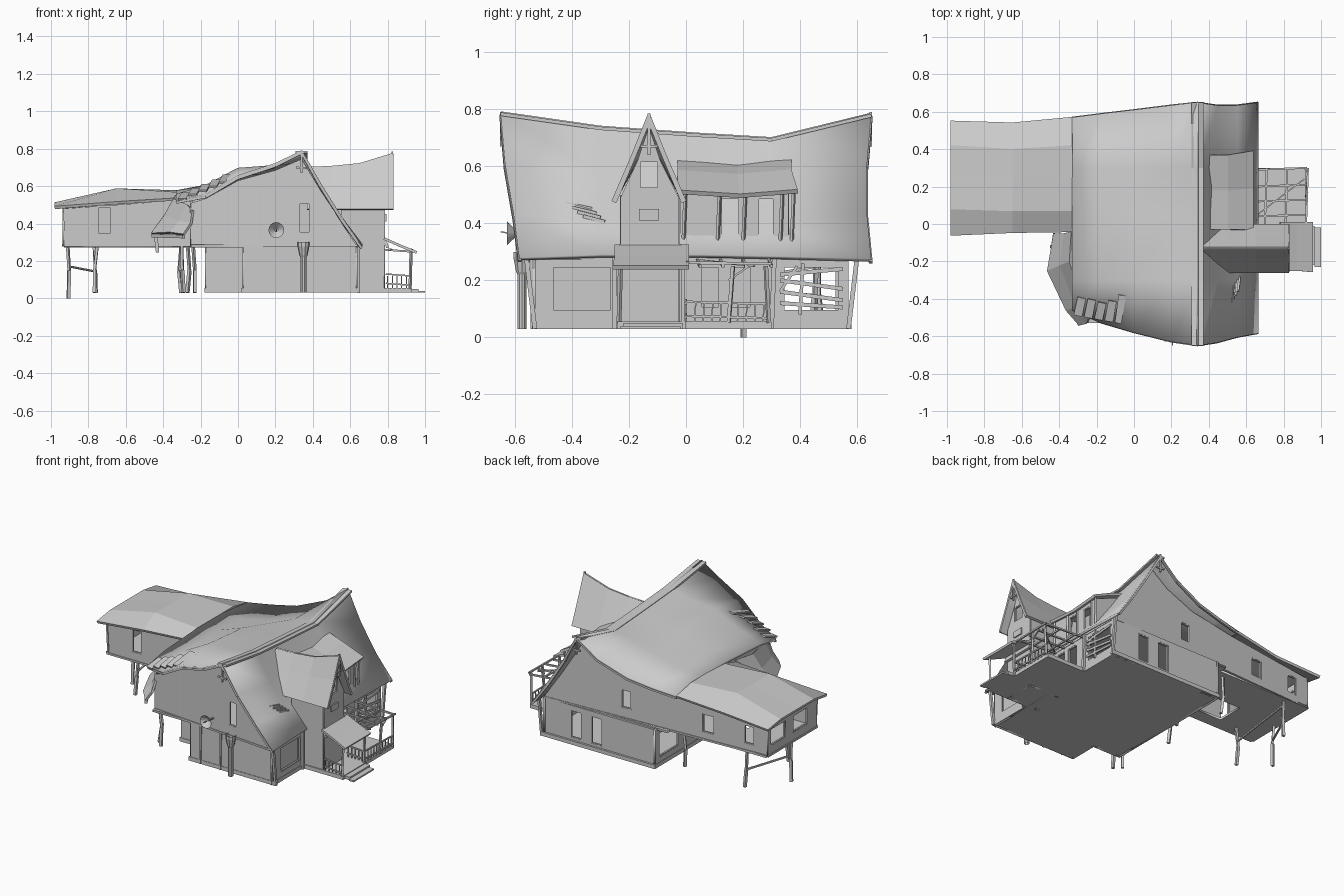
import bpy, bmesh, math, random
from mathutils import Vector

if "Cube" in bpy.data.objects:
    bpy.data.objects.remove(bpy.data.objects["Cube"])
random.seed(4)

def finish(name, bm):
    bmesh.ops.remove_doubles(bm, verts=bm.verts, dist=1e-5)
    bmesh.ops.recalc_face_normals(bm, faces=bm.faces)
    me = bpy.data.meshes.new(name)
    bm.to_mesh(me)
    bm.free()
    ob = bpy.data.objects.new(name, me)
    bpy.context.collection.objects.link(ob)
    return ob

def beams(name, segs):
    """Square timbers, each (start, end, width[, depth])."""
    bm = bmesh.new()
    for s in segs:
        p, q, w = Vector(s[0]), Vector(s[1]), s[2]
        d = s[3] if len(s) > 3 else w
        rot = (q - p).to_track_quat('Z', 'Y')
        r = bmesh.ops.create_cube(bm, size=1)
        for v in r['verts']:
            v.co = (p + q) / 2 + rot @ Vector((v.co.x * w, v.co.y * d, v.co.z * (q - p).length))
    return finish(name, bm)

def boxes(name, items):
    bm = bmesh.new()
    for lo, hi in items:
        r = bmesh.ops.create_cube(bm, size=1)
        for v in r['verts']:
            v.co = [l + (h - l) * (c + .5) for l, h, c in zip(lo, hi, v.co)]
    return finish(name, bm)

def sheet(name, rows, thick=.016, smooth=False):
    """Grid surface through rows of points, thickened both ways."""
    bm = bmesh.new()
    g = [[bm.verts.new(p) for p in r] for r in rows]
    for a, b in zip(g, g[1:]):
        for i in range(len(a) - 1):
            bm.faces.new((a[i], a[i + 1], b[i + 1], b[i]))
    ob = finish(name, bm)
    m = ob.modifiers.new('thick', 'SOLIDIFY')
    m.thickness, m.offset = thick, 0
    if smooth:
        bpy.ops.object.select_all(action='DESELECT')
        ob.select_set(True)
        bpy.context.view_layer.objects.active = ob
        bpy.ops.object.shade_smooth_by_angle(angle=math.radians(25))
    return ob

def panel(name, axis, at, outline, holes=(), thick=.014, slope=0, frame=.007):
    """Flat wall or floor with rectangular openings (s0, s1, z0, z1) and their frames."""
    cu = bpy.data.curves.new(name, 'CURVE')
    cu.dimensions, cu.fill_mode, cu.extrude = '2D', 'BOTH', thick / 2
    rects = [[(a, c), (b, c), (b, d), (a, d)] for a, b, c, d in holes]
    for pts in [outline] + rects:
        sp = cu.splines.new('POLY')
        sp.points.add(len(pts) - 1)
        for pt, (s, z) in zip(sp.points, pts):
            pt.co = (s, z, 0, 1)
        sp.use_cyclic_u = True
    tmp = bpy.data.objects.new('tmp', cu)
    bpy.context.collection.objects.link(tmp)
    dg = bpy.context.evaluated_depsgraph_get()
    me = bpy.data.meshes.new_from_object(tmp.evaluated_get(dg))
    bpy.data.objects.remove(tmp)
    def place(s, z, t):
        o = at + slope * s + t
        return {'x': (s, o, z), 'y': (o, s, z), 'z': (s, z, o)}[axis]
    bm = bmesh.new()
    bm.from_mesh(me)
    for v in bm.verts:
        v.co = place(*v.co)
    finish(name, bm)
    if rects and axis != 'z':
        segs = [(place(*r[i], 0), place(*r[(i + 1) % 4], 0), frame, thick * 1.5) for r in rects for i in range(4)]
        if axis == 'x':
            segs = [(a, b, w, d) if a[2] == b[2] else (a, b, w, w) for a, b, w, d in segs]
        beams(name + '_window_frames', [s[:2] + (frame * 1.6,) for s in segs])

def rect(a, b, c, d):
    return [(a, c), (b, c), (b, d), (a, d)]

# Sagging main roof: columns of x with front/back edge and heights along y
cols = [(-.33, -.46, .57, (.52, .55, .57, .57, .54)), (-.17, -.53, .59, (.55, .60, .60, .575, .56)),
        (0, -.58, .61, (.65, .69, .66, .615, .59)), (.2, -.63, .635, (.715, .705, .68, .675, .67)),
        (.34, -.65, .65, (.785, .735, .71, .695, .78)), (.44, -.635, .635, (.605, .565, .55, .55, .60)),
        (.55, -.605, .635, (.43, .41, .4, .4, .425)), (.66, -.585, .65, (.275, .285, .285, .28, .27))]
def row(c):
    return [(c[0], y, z) for y, z in zip((c[1], -.3, .05, .3, c[2]), c[3])]
sheet('main_roof', [row(c) for c in cols], smooth=True)
for x in (.325, .355):
    beams('ridge_cap', [((x, a[1], a[2] - .002), (x, b[1], b[2] - .002), .034, .012)
                        for a, b in zip(row(cols[4]), row(cols[4])[1:])])
# Hipped roof of the raised wing
wing = [(-.98, (-.06, .08, .25, .42, .55), (.485, .505, .505, .505, .485)),
        (-.65, (-.045, .07, .25, .40, .54), (.51, .58, .575, .58, .505)),
        (-.33, (-.04, .07, .25, .42, .57), (.53, .56, .57, .57, .54))]
sheet('wing_roof', [[(x, y, z) for y, z in zip(ys, zs)] for x, ys, zs in wing])

# Upper walls
panel('front_gable_wall', 'x', -.522, [(-.25, .28), (.635, .28), (.55, .41), (.44, .58), (.34, .745), (.2, .685), (0, .63),
      (-.17, .535), (-.25, .51)], [(.325, .385, .35, .51)], slope=-.09)
panel('back_wall', 'x', .53, [(-.93, .28), (.635, .28), (.55, .405), (.44, .58), (.34, .745), (.2, .65), (0, .575),
      (-.33, .53), (-.93, .48)],
      [(-.84, -.77, .33, .45), (-.56, -.48, .33, .45), (.02, .09, .35, .47)], slope=.05)
panel('wing_front_wall', 'x', -.02, [(-.93, .28), (-.25, .28), (-.25, .53), (-.65, .5), (-.93, .48)],
      [(-.75, -.68, .34, .5 - .01)])
panel('wing_end_wall', 'y', -.93, rect(-.02, .49, .28, .49), [(.08, .23, .34, .45), (.31, .46, .34, .45)])
panel('upper_side_wall', 'y', -.25, rect(-.5, -.02, .28, .52))
panel('upper_floor', 'z', .28, rect(-.25, .64, -.53, .55))
panel('wing_floor', 'z', .28, rect(-.93, -.25, -.02, .5), [(-.62, -.42, .06, .24)])

# Ground floor walls, stepped back at the front left
panel('ground_front_wall_right', 'x', -.53, rect(.03, .63, .03, .28))
panel('ground_front_wall_left', 'x', -.34, rect(-.17, .03, .03, .28))
panel('ground_step_wall', 'y', .03, rect(-.53, -.34, .03, .28))
panel('ground_left_wall', 'y', -.17, rect(-.34, .57, .03, .28), [(.33, .53, .09, .25)])
panel('ground_back_wall', 'x', .56, rect(-.17, .63, .03, .28),
      [(.21, .29, .07, .25), (.36, .44, .07, .25)])
panel('ground_right_wall', 'y', .63, rect(-.53, .57, .03, .28),
      [(-.47, -.26, .09, .25), (.05, .12, .1, .25), (.15, .23, .1, .25), (.34, .54, .09, .25)])
beams('front_posts', [((x, -.54, .03), (x + .004, -.54, .28), .01) for x in (.105, .25, .62)])
boxes('ground_slab', [((-.18, -.35, .03), (.03, .58, .055)), ((.02, -.54, .03), (.64, .58, .055))])
beams('broken_opening_planks', [((.64, .33, z), (.64, .55, z + dz), .01, .014)
      for z, dz in ((.12, -.015), (.16, -.03), (.2, -.03), (.22, .02))] +
      [((.64, .4, .08), (.64, .41, .26), .012), ((.64, .33, .16), (.64, .39, .25), .01)])
boxes('window_backing', [((.6, -.48, .08), (.61, -.25, .26))])
beams('corner_posts', [((.645, y, .03), (.645, y + d, .28), .016)
      for y, d in ((-.53, -.03), (-.25, 0), (.3, .01), (.57, .03))])

# Tower with steep gable on the right side
panel('tower_face', 'y', .78, [(-.23, .03), (-.025, .03), (-.025, .49), (-.09, .62), (-.13, .74), (-.17, .62), (-.23, .49)],
      [(-.165, -.095, .52, .62)])
boxes('tower_small_hatch', [((.78, -.165, .41), (.795, -.095, .45))])
for y, n in ((-.225, 'front'), (-.03, 'back')):
    panel('tower_side_' + n, 'x', y, rect(.55, .78, .03, .5))
tower = [(.37, .70), (.5, .705), (.65, .72), (.83, .775)]
for n, s in (('front', -1), ('back', 1)):
    sheet('tower_roof_' + n, [[(x, -.13, z), (x, -.13 + s * .055, .6 + (z - .7) * .5), (x, -.13 + s * .125, .475)]
                              for x, z in tower], .014)
    beams('tower_bargeboard_' + n, [((.825, -.13, .765), (.825, -.13 + s * .055, .63), .014),
                                    ((.825, -.13 + s * .055, .63), (.825, -.13 + s * .12, .475), .014)])
# Flared skirt roof round the tower foot
sheet('tower_skirt', [[(.78, y, .325), (.79, y, .3), (.8, y * 1.02, .27)] for y in (-.235, -.13, -.015)], .014)
beams('tower_gable_trim', [((.825, -.13, .64), (.825, -.13, .785), .01), ((.82, -.16, .67), (.82, -.1, .67), .01)])

# Shed dormer beside the tower
sheet('shed_dormer_roof', [[(.37, y, .615 + d), (.5, y, .57 + d), (.635, y * 1.06, .5 + d)]
                           for y, d in ((-.03, .01), (.18, -.004), (.37, .012))], .016)
panel('shed_dormer_face', 'y', .595, rect(-.02, .36, .31, .52), [(.12, .19, .35, .49), (.25, .31, .35, .49)])
panel('shed_dormer_side', 'x', .355, [(.44, .54), (.595, .31), (.595, .52), (.42, .59)])
beams('dormer_posts', [((.61, y, .31), (.615, y + .008, .51), .01) for y in (-.01, .11, .2, .33, .37)])

# Porch deck, steps, roof, posts and collapsed pergola
boxes('porch_deck', [((.63, -.24, .03), (.93, 0, .055)), ((.63, 0, .03), (.92, .3, .055)),
                     ((.93, -.22, .03), (.965, -.01, .05)), ((.965, -.23, .03), (1, -.02, .04))])
sheet('porch_roof', [[(.78, y, .32), (.87, y, .28), (.955, y * 1.03, .245)] for y in (-.25, -.12, .01)], .014)
beams('porch_posts', [((.92, y, .05), (.925, y + d, .25), .012)
      for y, d in ((-.235, .005), (-.01, 0), (.15, .015), (.29, -.01))])
beams('porch_rails', [((.92, 0, z), (.92, .29, z - .008), .008) for z in (.075, .125)] +
      [((.79, y, z), (.92, y, z - .01), .008) for y in (-.235, 0) for z in (.08, .13)] +
      [((.92, .03 * i, .05), (.92, .03 * i + .004, .12), .005) for i in range(1, 10)] +
      [((.8 + .025 * i, y, .05), (.8 + .025 * i, y, .12), .005) for i in range(5) for y in (-.235, 0)])
beams('pergola', [((.64, y, .27), (.925, y + .01, .25), .01) for y in (.04, .12, .2, .29)] +
      [((x, .0, .262), (x + .01, .3, .258), .01) for x in (.7, .81, .92)] +
      [((.66, .05, .27), (.91, .24, .25), .007), ((.92, .15, .2), (.92, .22, .25), .007)])

# Bargeboards and finials on the main gables
for n, i, off in (('front', 1, .002), ('back', 2, -.002)):
    edge = [(c[0], c[i] + off, c[3][0 if i == 1 else -1] - .008) for c in cols]
    beams('bargeboard_' + n, [(a, b, .012, .012) for a, b in zip(edge, edge[1:])])
    y = edge[4][1]
    beams('gable_truss_' + n, [((.34, y, .67), (.34, y, .79), .01), ((.31, y, .7), (.37, y, .695), .01)])
beams('storey_trim', [((-.25, -.505, .283), (.64, -.584, .283), .012), ((-.93, -.026, .283), (-.25, -.026, .283), .012),
      ((-.93, .49, .283), (.635, .566, .283), .012), ((-.936, -.02, .283), (-.936, .49, .283), .012)])
beams('wall_boards', [((-.05, -.522, .29), (-.05, -.522, .58), .006), ((.12, -.537, .29), (.12, -.537, .6), .006),
      ((-.92, -.028, .28), (-.93, -.028, .48), .01)])

# Stilts below the wing
spots = [(-.9, .21), (-.77, .47), (-.76, .04), (-.31, .45), (-.3, -.02), (-.27, -.42), (-.24, -.47)]
segs = []
for x, y in spots:
    b, m, t = [(x + random.uniform(-.012, .012), y + random.uniform(-.01, .01), z)
               for z in (0 if x < -.8 else .03, .15, .28)]
    segs += [(b, m, .017), (m, t, .014)]
beams('stilts', segs + [((-.9, .21, .17), (-.77, .47, .145), .01), ((-.76, .04, .18), (-.77, .47, .25), .009)])

# Torn eave hanging off the left front corner
sheet('fallen_eave', [[(-.33, -.04, .55), (-.37, -.05, .47), (-.425, -.05, .37)],
                      [(-.34, -.2, .53), (-.39, -.22, .44), (-.46, -.25, .345)],
                      [(-.27, -.42, .5), (-.31, -.44, .41), (-.36, -.46, .35)],
                      [(-.24, -.51, .47), (-.25, -.53, .4), (-.29, -.54, .34)]], .014)
beams('hanging_gutter', [((-.425, -.05, .36), (-.455, -.25, .335), .016), ((-.455, -.25, .335), (-.29, -.54, .33), .018),
      ((-.44, -.12, .34), (-.43, -.12, .245), .018)])
# Torn shingle ends and loose boards lying on the roof
beams('torn_shingles', [((-.3 + .055 * i, -.49 - .01 * i, .53 + .022 * i),
      (-.28 + .055 * i, -.4 + random.uniform(-.03, .03), .56 + .024 * i), .045, .01) for i in range(5)])
beams('roof_patch_boards', [((.52 + .012 * i, -.42 + .02 * i, .47 - .015 * i), (.53 + .012 * i, -.33 + .015 * i, .45 - .015 * i),
      .01, .012) for i in range(4)])

# Dish on the front wall, and a drain pipe
bm = bmesh.new()
bmesh.ops.create_cone(bm, segments=16, radius1=.042, radius2=.008, depth=.035)
for v in bm.verts:
    v.co = (v.co.x + .205, -.61 + v.co.z, v.co.y + .365)
finish('wall_dish', bm)
beams('dish_arm', [((.205, -.62, .365), (.205, -.65, .37), .005), ((.205, -.545, .36), (.205, -.6, .365), .008)])
bm = bmesh.new()
prof = [(.016, .03), (.016, .22), (.022, .23), (.032, .28), (.032, .3)]
rings = [[bm.verts.new((.35 + r * math.cos(a * math.pi / 5), -.575 + r * math.sin(a * math.pi / 5), z))
          for a in range(10)] for r, z in prof]
for a, b in zip(rings, rings[1:]):
    for i in range(10):
        bm.faces.new((a[i], a[(i + 1) % 10], b[(i + 1) % 10], b[i]))
finish('front_pipe', bm)
